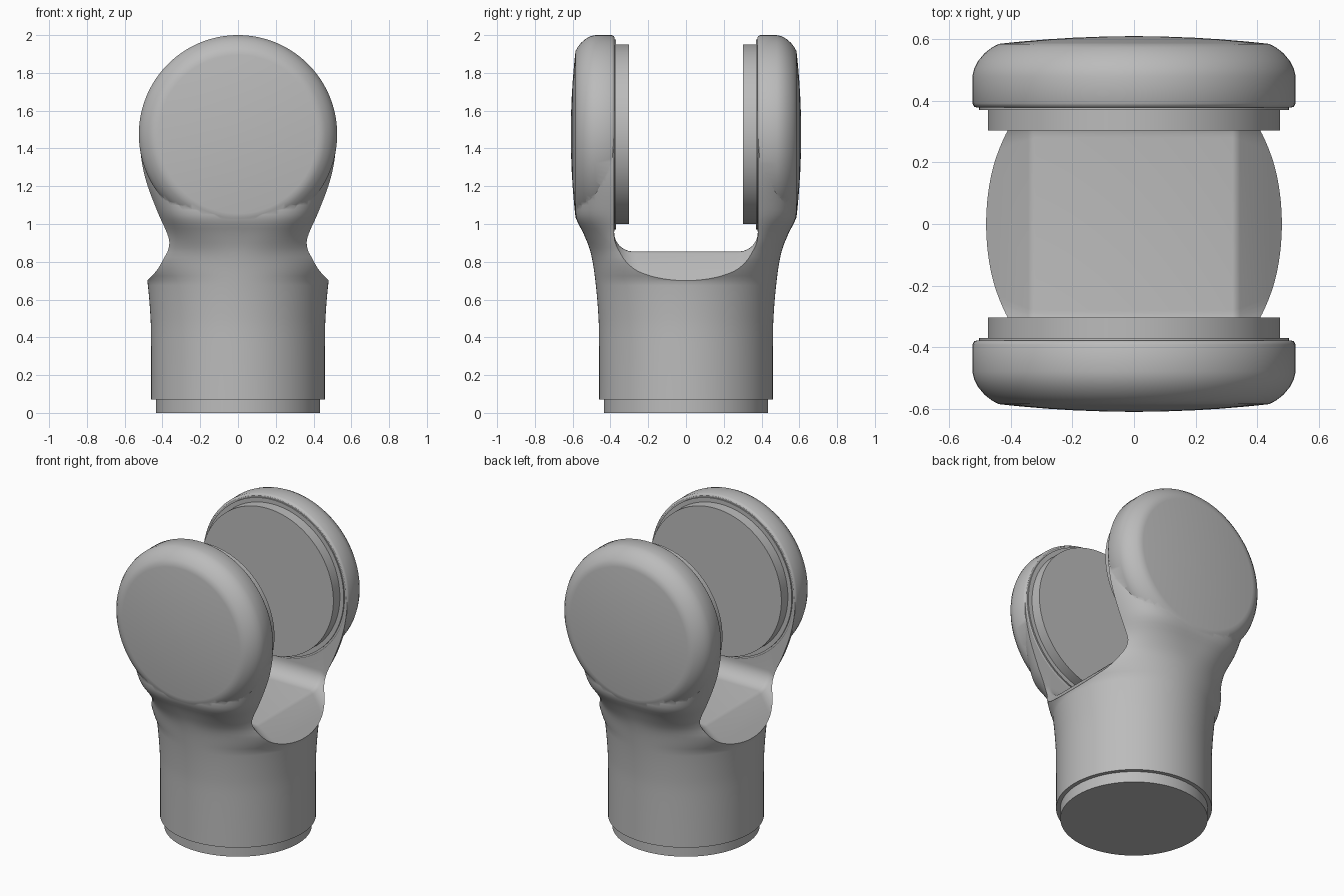
import bpy, bmesh, math
from math import cos, sin, pi
from mathutils import Vector

cube = bpy.data.objects.get("Cube")
if cube:
    bpy.data.objects.remove(cube, do_unlink=True)

grey = bpy.data.materials.new("plain grey")
grey.use_nodes = True
grey.diffuse_color = (0.5, 0.5, 0.5, 1)
grey.node_tree.nodes["Principled BSDF"].inputs["Base Color"].default_value = (0.5, 0.5, 0.5, 1)

SEGS = 128
HEAD_Z = 1.475      # height of the pivot axis
SLOT = 0.38         # half width of the fork slot


def loft(name, rings):
    """Skin a stack of equal-length rings and cap both ends."""
    bm = bmesh.new()
    rows = [[bm.verts.new(p) for p in ring] for ring in rings]
    n = len(rows[0])
    for a, b in zip(rows, rows[1:]):
        for i in range(n):
            j = (i + 1) % n
            bm.faces.new((a[i], a[j], b[j], b[i]))
    bm.faces.new(rows[0][::-1])
    bm.faces.new(rows[-1])
    bmesh.ops.recalc_face_normals(bm, faces=bm.faces)
    mesh = bpy.data.meshes.new(name)
    bm.to_mesh(mesh)
    bm.free()
    mesh.materials.append(grey)
    ob = bpy.data.objects.new(name, mesh)
    bpy.context.collection.objects.link(ob)
    return ob


def select(ob):
    bpy.ops.object.select_all(action='DESELECT')
    ob.select_set(True)
    bpy.context.view_layer.objects.active = ob


def combine(ob, other, operation):
    select(ob)
    mod = ob.modifiers.new(operation, 'BOOLEAN')
    mod.operation, mod.object, mod.solver = operation, other, 'EXACT'
    bpy.ops.object.modifier_apply(modifier=mod.name)
    bpy.data.objects.remove(other, do_unlink=True)


def smooth(ob, angle=32):
    select(ob)
    bpy.ops.object.shade_smooth_by_angle(angle=math.radians(angle))


def curve(table, t):
    """Smooth interpolation through (t, value) pairs."""
    if t <= table[0][0]:
        return table[0][1]
    if t >= table[-1][0]:
        return table[-1][1]
    k = max(i for i, p in enumerate(table) if p[0] <= t)

    def slope(i):
        a, b = table[max(i - 1, 0)], table[min(i + 1, len(table) - 1)]
        return (b[1] - a[1]) / (b[0] - a[0])
    (t0, v0), (t1, v1) = table[k], table[k + 1]
    h = t1 - t0
    u = (t - t0) / h
    return (v0 * (1 + 2 * u) * (1 - u) ** 2 + v1 * u * u * (3 - 2 * u)
            + h * u * (1 - u) * (slope(k) * (1 - u) - slope(k + 1) * u))


def disc(name, side, profile):
    """Round part about the pivot axis from (distance, radius) pairs."""
    return loft(name, [[Vector((r * cos(2 * pi * i / SEGS), side * y,
                                HEAD_Z + r * sin(2 * pi * i / SEGS)))
                        for i in range(SEGS)] for y, r in profile])


# Column: round at the foot, flaring and squaring off into the two arms
DEPTH = [(0.07, 0.46), (0.35, 0.46), (0.5, 0.463), (0.7, 0.48), (0.85, 0.505),
         (0.95, 0.543), (1.03, 0.582), (1.1, 0.585), (1.48, 0.585)]
WIDTH = [(0.85, 0.345), (0.95, 0.375), (1.05, 0.42), (1.2, 0.478),
         (1.3, 0.504), (1.4, 0.518), (1.48, 0.52)]


def column_ring(z):
    depth = curve(DEPTH, z)
    u = min(max((z - 0.8) / 0.3, 0), 1)
    power = 2 + 2 * u * u * (3 - 2 * u)
    width = depth
    if z > 0.7:
        edge = curve(WIDTH, z) / (1 - (SLOT / depth) ** power) ** (1 / power)
        blend = min((z - 0.7) / 0.15, 1)
        width = depth + (edge - depth) * blend
    ring = []
    for i in range(SEGS):
        c, s = cos(2 * pi * i / SEGS), sin(2 * pi * i / SEGS)
        ring.append((width * math.copysign(abs(c) ** (2 / power), c),
                     depth * math.copysign(abs(s) ** (2 / power), s), z))
    return ring


heights = [0.07, 0.2, 0.35] + [0.35 + 0.025 * i for i in range(1, 45)]
body = loft("fork_body", [column_ring(z) for z in heights])


# Slot: U-shaped channel whose floor slopes down at both sides
def slot_ring(x, floor, radius):
    ring = [(x, SLOT, 1.7), (x, -SLOT, 1.7)]
    for side in (-1, 1):
        for i in range(13):
            a = pi / 2 * (i if side < 0 else 12 - i) / 12
            ring.append((x, side * (SLOT - radius + radius * cos(a)),
                         floor + radius - radius * sin(a)))
    return ring


half = [(0.32, 0.855, 0.10), (0.332, 0.852, 0.103), (0.344, 0.843, 0.106), (0.7, 0.47, 0.24)]
stations = [(-x, f, r) for x, f, r in half[::-1]] + half
cutter = loft("slot_cutter", [slot_ring(*s) for s in stations])
cutter.hide_render = True
combine(body, cutter, 'DIFFERENCE')

# Rounded heads with gently domed outer faces, blended onto the arms
SHELL = [(0.378, 0.512), (0.383, 0.52), (0.392, 0.525), (0.48, 0.525), (0.505, 0.519),
         (0.53, 0.506), (0.555, 0.485), (0.573, 0.462), (0.585, 0.44)]
DOME = [(0.61 - 0.025 * (r / 0.44) ** 2, r) for r in (0.42, 0.36, 0.28, 0.2, 0.1, 0.02)]
for side, label in ((-1, "front"), (1, "back")):
    combine(body, disc("head", side, SHELL + DOME), 'UNION')

    # Inner pivot pads with a thin ring behind
    smooth(disc(label + "_pivot_ring", side, [(0.37, 0.503), (0.40, 0.503)]))
    smooth(disc(label + "_pivot_pad", side, [(0.303, 0.475), (0.39, 0.475)]))
smooth(body)

# Recessed foot under the column
foot = loft("foot_plug", [[(0.435 * cos(2 * pi * i / SEGS), 0.435 * sin(2 * pi * i / SEGS), z)
                           for i in range(SEGS)] for z in (0, 0.09)])
smooth(foot)
